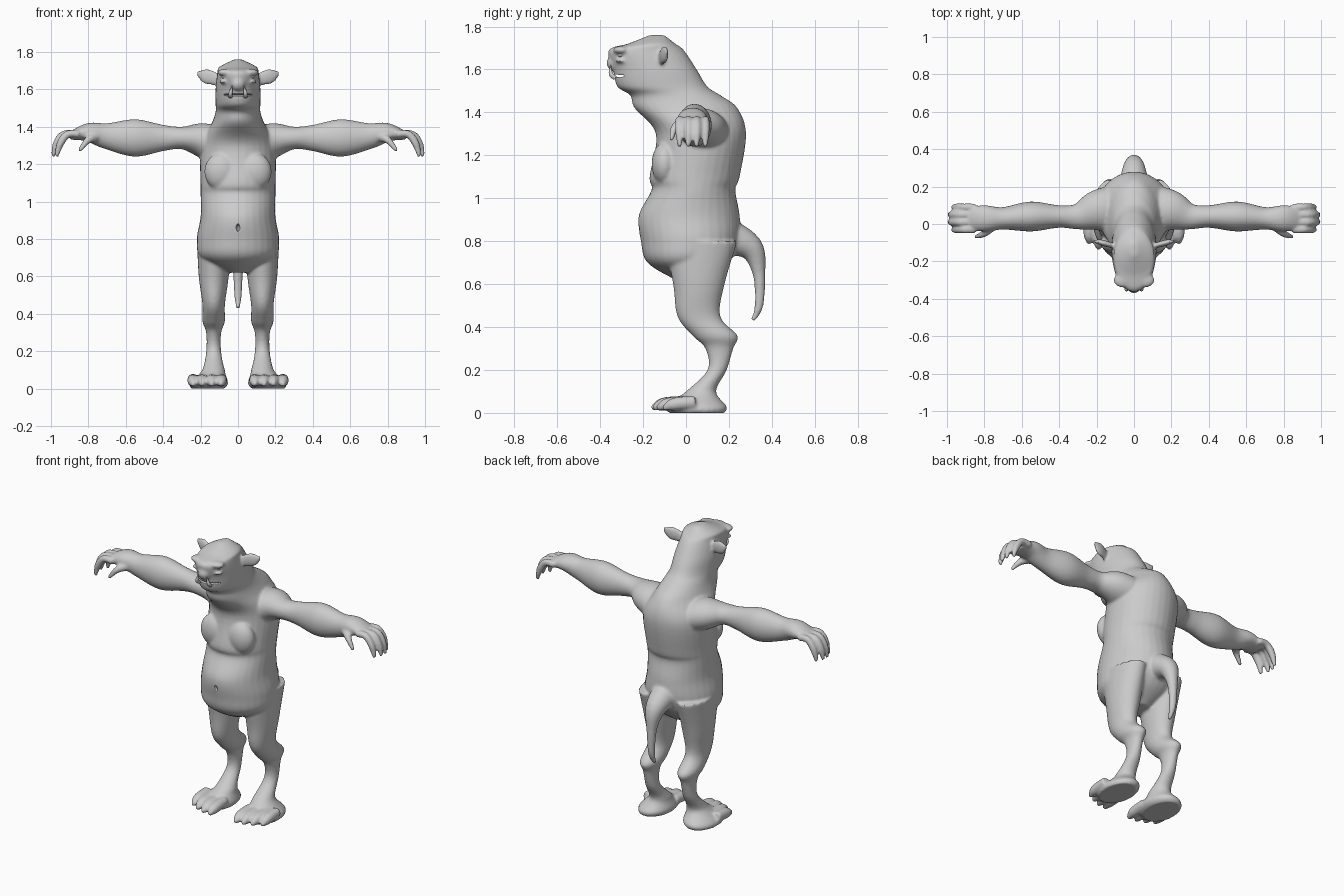
import bpy, bmesh, math
from mathutils import Vector, Matrix

if "Cube" in bpy.data.objects:
    bpy.data.objects.remove(bpy.data.objects["Cube"])

hide_grey = bpy.data.materials.new("hide_grey")
hide_grey.use_nodes = True
colour = (.6, .6, .6, 1)
hide_grey.diffuse_color = colour
hide_grey.node_tree.nodes["Principled BSDF"].inputs["Base Color"].default_value = colour

SIDES = 32
STEPS = 6
UPWARD = Vector((0, 0, 1))
BACKWARD = Vector((0, 1, 0))


def smooth_rows(rows):
    """Catmull-Rom interpolation between rows of numbers."""
    result = []
    for i in range(len(rows) - 1):
        before, start, end = rows[max(i - 1, 0)], rows[i], rows[i + 1]
        after = rows[min(i + 2, len(rows) - 1)]
        for step in range(STEPS):
            t = step / STEPS
            row = []
            for a, b, c, d in zip(before, start, end, after):
                leave, arrive = (c - a) / 2, (d - b) / 2
                bulge = (1 - t) * (leave + b - c) - t * (arrive + b - c)
                row.append(b + t * (c - b) + t * (1 - t) * bulge)
            result.append(row)
    return result + [list(rows[-1])]


def skin(bm, rings):
    """Closed surface through (centre, sideways axis, upward axis) rings."""
    angles = [math.tau * k / SIDES for k in range(SIDES)]
    loops = [[bm.verts.new(centre + u * math.cos(a) + v * math.sin(a)) for a in angles]
             for centre, u, v in rings]
    faces = [bm.faces.new(loops[0]), bm.faces.new(loops[-1])]
    for low, high in zip(loops, loops[1:]):
        for k in range(SIDES):
            n = (k + 1) % SIDES
            faces.append(bm.faces.new((low[k], low[n], high[n], high[k])))
    bmesh.ops.recalc_face_normals(bm, faces=faces)


def slices(bm, rows, centre_at):
    """Level slices: height, front, back, half width."""
    rings = []
    for height, front, back, width in smooth_rows(rows):
        centre = Vector((centre_at(height), (front + back) / 2, height))
        rings.append((centre, Vector((width, 0, 0)), BACKWARD * (back - front) / 2))
    skin(bm, rings)


def tube(bm, rows, side=1, flat=1, up=UPWARD):
    """Path of x, y, z, radius; flat scales the sideways radius,
    and a fifth value in a row replaces that radius."""
    rows = smooth_rows(rows)
    points = [Vector((side * x, y, z)) for x, y, z, *radii in rows]
    last = len(rows) - 1
    rings = []
    for i, (point, row) in enumerate(zip(points, rows)):
        along = points[min(i + 1, last)] - points[max(i - 1, 0)]
        sideways = along.cross(up).normalized()
        upward = sideways.cross(along).normalized()
        rings.append((point, sideways * row[-1] * flat, upward * row[3]))
    skin(bm, rings)


def ball(bm, centre, radii, side=1):
    x, y, z = centre
    place = Matrix.Translation((side * x, y, z)) @ Matrix.Diagonal((*radii, 1))
    bmesh.ops.create_uvsphere(bm, u_segments=24, v_segments=16, radius=1, matrix=place)


def finish(name, bm):
    mesh = bpy.data.meshes.new(name)
    bm.to_mesh(mesh)
    bm.free()
    mesh.materials.append(hide_grey)
    for face in mesh.polygons:
        face.use_smooth = True
    obj = bpy.data.objects.new(name, mesh)
    bpy.context.collection.objects.link(obj)
    return obj


# belly, chest, neck and head
torso = [(.62, -.05, .1, .06), (.7, -.18, .2, .2), (.8, -.21, .25, .22), (.92, -.22, .25, .2),
         (1.04, -.16, .23, .2), (1.1, -.17, .25, .2), (1.3, -.14, .28, .2),
         (1.42, -.24, .24, .14), (1.48, -.26, .16, .12), (1.52, -.32, .1, .12),
         (1.6, -.34, .05, .12), (1.69, -.36, -.01, .11), (1.72, -.27, -.05, .1),
         (1.76, -.17, -.1, .02)]
tail = [(0, .17, .83, .09), (0, .3, .77, .06), (0, .34, .65, .03),
        (0, .34, .5, .02), (0, .31, .43, .01)]
# thigh, hock, ankle and sole
leg = [(.8, -.1, .24, .09), (.6, -.06, .18, .08), (.45, -.04, .16, .06), (.36, .03, .24, .06),
       (.3, .09, .22, .04), (.2, .1, .19, .04), (.1, 0, .14, .06), (.03, -.09, .19, .1),
       (0, -.08, .18, .09)]
# shoulder, elbow, wrist and palm
arm = [(.1, .08, 1.3, .1, .13), (.2, .07, 1.33, .09, .11), (.3, .04, 1.34, .06, .07),
       (.4, .04, 1.34, .07, .06), (.55, .04, 1.34, .1, .08), (.7, .03, 1.35, .07, .06),
       (.8, .03, 1.37, .05, .07), (.9, .03, 1.35, .02, .06)]
ear = [(.1, -.12, 1.65, .03), (.17, -.1, 1.67, .04), (.22, -.09, 1.69, .01)]
thumb = [(.75, 0, 1.35, .03), (.8, -.05, 1.33, .02), (.85, -.07, 1.27, .01)]

body = bmesh.new()
slices(body, torso, lambda height: 0)
tube(body, tail, up=BACKWARD)
ball(body, (0, -.33, 1.63), (.04, .04, .04))  # nose

for side in (1, -1):
    # feet splay outward below the ankle
    slices(body, leg, lambda height: side * (.13 + max(0, .1 - height) / 3))
    tube(body, arm, side)
    tube(body, ear, side, flat=.4)
    tube(body, thumb, side)
    # chest muscle, brow and lower eyelid
    ball(body, (.09, -.1, 1.16), (.09, .06, .1), side)
    ball(body, (.06, -.3, 1.69), (.05, .04, .02), side)
    ball(body, (.07, -.3, 1.64), (.03, .03, .01), side)
    for i in range(4):
        # curled fingers, the outer two shorter
        y = .09 - .04 * i
        reach = -.02 if i in (0, 3) else 0
        tube(body, [(.85, y, 1.36, .02), (.93 + reach, y, 1.36, .02),
                    (.97 + reach, y, 1.31, .02), (.99 + reach, y, 1.24, .01)], side)
        # toes, stepping back toward the outside
        x, y = .09 + .05 * i, -.11 + .006 * i * i
        tube(body, [(x, y + .1, .05, .03), (x, y, .04, .03), (x, y - .05, .02, .01)], side)

body = finish("body", body)

# mouth slit and navel cutter
cutter = bmesh.new()
ball(cutter, (0, -.3, 1.57), (.08, .06, .007))
ball(cutter, (0, -.22, .86), (.01, .03, .02))
cutter = finish("mouth_and_navel_cutter", cutter)
cutter.hide_render = True
cutter.hide_viewport = True

# blend all the limbs into one soft skin
remesh = body.modifiers.new("fuse", 'REMESH')
remesh.mode = 'VOXEL'
remesh.voxel_size = .008
remesh.use_smooth_shade = True
cut = body.modifiers.new("cut", 'BOOLEAN')
cut.operation = 'DIFFERENCE'
cut.object = cutter
soften = body.modifiers.new("soften", 'SMOOTH')
soften.factor = .5
soften.iterations = 5

# eyes and tusks
for side, label in ((1, "left"), (-1, "right")):
    eye = bmesh.new()
    ball(eye, (.07, -.3, 1.67), (.02, .02, .015), side)
    finish(label + "_eye", eye)
    tusk = bmesh.new()
    tube(tusk, [(.04, -.33, 1.56, .01), (.04, -.35, 1.58, .01), (.03, -.35, 1.62, .001)],
         side, up=BACKWARD)
    finish(label + "_tusk", tusk)
